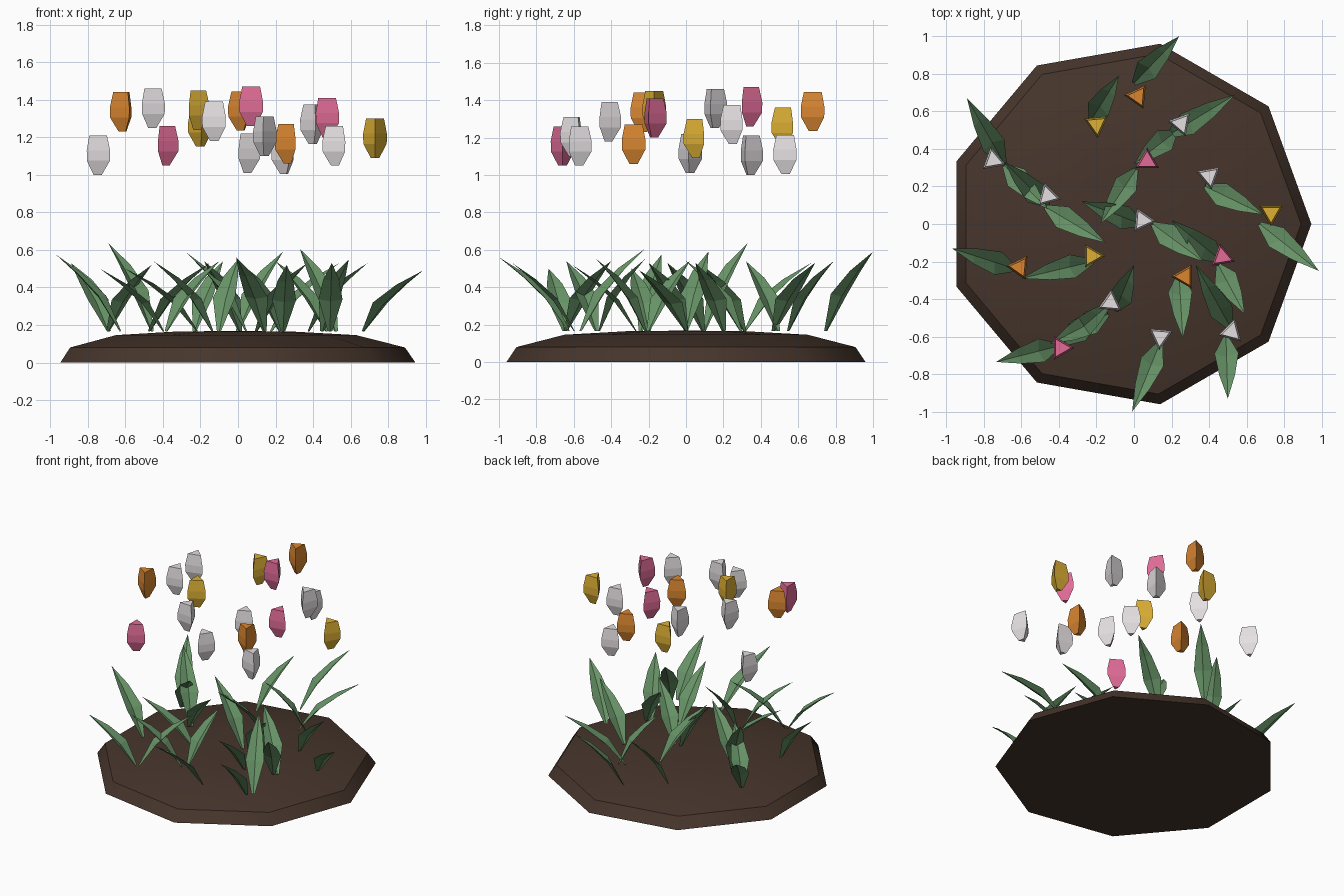
import bpy, math
from mathutils import Vector

if "Cube" in bpy.data.objects:
    bpy.data.objects.remove(bpy.data.objects["Cube"])


def material(name, rgb):
    m = bpy.data.materials.new(name)
    m.diffuse_color = (*rgb, 1)
    m.use_nodes = True
    m.node_tree.nodes["Principled BSDF"].inputs["Base Color"].default_value = m.diffuse_color
    return m


SOIL = material("soil brown", (0.062, 0.036, 0.025))
LEAF = material("leaf green", (0.135, 0.29, 0.135))
PETALS = {
    "white": material("petal white", (0.78, 0.74, 0.75)),
    "pink": material("petal pink", (0.75, 0.15, 0.31)),
    "yellow": material("petal yellow", (0.72, 0.43, 0.035)),
    "orange": material("petal orange", (0.70, 0.24, 0.03)),
}


def make_object(name, verts, faces, mat):
    mesh = bpy.data.meshes.new(name)
    mesh.from_pydata([tuple(v) for v in verts], [], faces)
    mesh.materials.append(mat)
    mesh.update()
    ob = bpy.data.objects.new(name, mesh)
    bpy.context.collection.objects.link(ob)
    return ob


def lathe(name, profile, sides, centre, turn, mat):
    """Stack of rings (radius, height), capped at both ends."""
    cx, cy, cz = centre
    verts, faces = [], []
    for r, z in profile:
        for i in range(sides):
            a = turn + math.tau * i / sides
            verts.append((cx + r * math.cos(a), cy + r * math.sin(a), cz + z))
    for k in range(len(profile) - 1):
        for i in range(sides):
            j = (i + 1) % sides
            faces.append((k * sides + i, k * sides + j,
                          (k + 1) * sides + j, (k + 1) * sides + i))
    faces.append(tuple(reversed(range(sides))))
    top = (len(profile) - 1) * sides
    faces.append(tuple(range(top, top + sides)))
    return make_object(name, verts, faces, mat)


# Nine-sided soil mound
mound = lathe("soil_mound", [(0.975, 0), (0.92, 0.08), (0.66, 0.146), (0.32, 0.165), (0.02, 0.168)],
              9, (-0.03, 0, 0), 0, SOIL)
bpy.context.view_layer.objects.active = mound
mound.select_set(True)
bpy.ops.object.shade_smooth_by_angle(angle=math.radians(40))
mound.select_set(False)

# Three-sided floating blossoms: x, y, base height, heading of one corner, colour
blossoms = [
    (-0.75, 0.34, 1.00, 100, "white"), (-0.61, -0.23, 1.23, -65, "orange"),
    (-0.46, 0.15, 1.25, 105, "white"), (-0.39, -0.66, 1.05, 0, "pink"),
    (-0.225, -0.17, 1.24, 0, "yellow"), (-0.20, 0.53, 1.15, -85, "yellow"),
    (-0.125, -0.42, 1.18, 85, "white"), (0.02, 0.68, 1.235, 175, "orange"),
    (0.07, 0.335, 1.26, 90, "pink"), (0.045, 0.02, 1.01, -5, "white"),
    (0.14, -0.60, 1.10, -95, "white"), (0.27, -0.28, 1.06, 180, "orange"),
    (0.25, 0.535, 1.005, -70, "white"), (0.40, 0.255, 1.165, -80, "white"),
    (0.47, -0.175, 1.20, 100, "pink"), (0.52, -0.575, 1.05, 75, "white"),
    (0.73, 0.06, 1.09, -90, "yellow"),
]
cup = [(0.026, 0), (0.072, 0.075), (0.073, 0.13), (0.055, 0.21)]
for n, (x, y, z, heading, colour) in enumerate(blossoms):
    lathe(f"blossom_{n + 1}", cup, 3, (x, y, z), math.radians(heading), PETALS[colour])


def leaf(name, bx, by, tx, ty, tz):
    """Pointed blade, creased on the midrib, bending outward to its tip."""
    base, tip = Vector((bx, by, 0.165)), Vector((tx, ty, tz))
    run = Vector((tx - bx, ty - by, 0))
    side = Vector((-run.y, run.x, 0)).normalized()
    rise = Vector((0, 0, tz - base.z))
    inward = -run.normalized() * 0.02
    verts = []
    # along, up, half width
    for along, up, w in ((0, 0, 0.012), (0.33, 0.44, 0.064), (0.66, 0.74, 0.042)):
        mid = base + run * along + rise * up
        lift = (inward + Vector((0, 0, 0.012))) * (w / 0.064)
        verts += [mid + side * w + lift, mid, mid - side * w + lift]
    verts.append(tip)
    faces = [(1, 4, 3, 0), (2, 5, 4, 1), (4, 7, 6, 3), (5, 8, 7, 4), (7, 9, 6), (8, 9, 7)]
    make_object(name, verts, faces, LEAF)


# Leaf blades: base x, y, then tip x, y, z
leaves = [
    (0.00, 0.75, 0.24, 1.00, 0.59), (-0.23, 0.55, -0.08, 0.79, 0.54),
    (0.18, 0.47, 0.54, 0.69, 0.53), (0.22, 0.49, 0.00, 0.32, 0.54),
    (0.01, 0.29, -0.18, 0.00, 0.54), (-0.69, 0.32, -0.89, 0.67, 0.53),
    (-0.69, 0.31, -0.46, 0.08, 0.52), (-0.46, 0.10, -0.69, 0.33, 0.635),
    (-0.47, 0.09, -0.15, -0.10, 0.53), (-0.63, -0.24, -0.97, -0.13, 0.575),
    (-0.22, -0.20, -0.60, -0.29, 0.50), (0.04, 0.00, -0.28, 0.12, 0.59),
    (0.10, 0.00, 0.37, -0.20, 0.53), (0.38, 0.20, 0.69, 0.05, 0.53),
    (0.67, 0.00, 0.985, -0.25, 0.49), (0.47, -0.20, 0.20, 0.02, 0.54),
    (0.45, -0.22, 0.59, -0.48, 0.55), (0.24, -0.27, 0.26, -0.61, 0.52),
    (0.52, -0.56, 0.33, -0.22, 0.605), (0.49, -0.60, 0.50, -0.93, 0.53),
    (0.14, -0.63, -0.01, -1.00, 0.56), (-0.10, -0.46, 0.00, -0.22, 0.55),
    (-0.14, -0.48, -0.45, -0.64, 0.54), (-0.38, -0.64, -0.10, -0.40, 0.54),
    (-0.40, -0.65, -0.735, -0.735, 0.50),
]
for n, spec in enumerate(leaves):
    leaf(f"leaf_{n + 1}", *spec)
